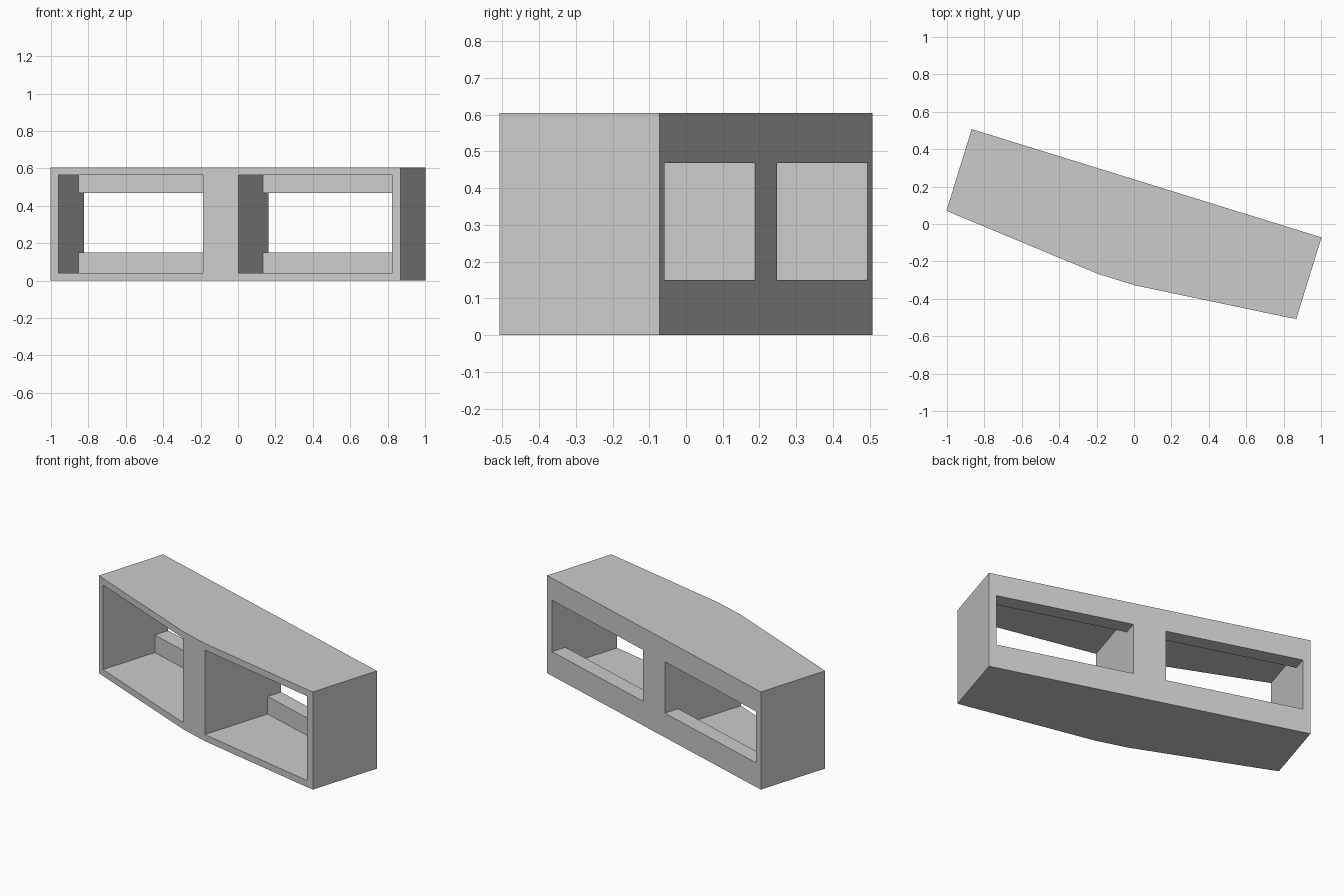
import bpy, bmesh, math
from mathutils import Matrix, Vector

cube = bpy.data.objects.get("Cube")
if cube:
    bpy.data.objects.remove(cube, do_unlink=True)

LENGTH, HEIGHT = 1.958, 0.605
END_DEPTH, MID_DEPTH = 0.456, 0.54
WALL, POST = 0.046, 0.2            # end walls and centre post
FLOOR, CEILING = 0.041, 0.564      # front opening
SILL, LINTEL = 0.15, 0.468         # rear window
BACK_WALL = 0.095
TURN = math.radians(-17.2)

grey = bpy.data.materials.new("grey")
grey.use_nodes = True
colour = (0.6, 0.6, 0.6, 1)
grey.diffuse_color = colour
grey.node_tree.nodes["Principled BSDF"].inputs["Base Color"].default_value = colour


def prism(name, points, offset):
    """Extrude a closed outline by an offset."""
    bm = bmesh.new()
    face = bm.faces.new([bm.verts.new(p) for p in points])
    new = bmesh.ops.extrude_face_region(bm, geom=[face])["geom"]
    bmesh.ops.translate(bm, vec=Vector(offset),
                        verts=[v for v in new if isinstance(v, bmesh.types.BMVert)])
    bmesh.ops.recalc_face_normals(bm, faces=bm.faces)
    mesh = bpy.data.meshes.new(name)
    bm.to_mesh(mesh)
    bm.free()
    obj = bpy.data.objects.new(name, mesh)
    bpy.context.collection.objects.link(obj)
    mesh.materials.append(grey)
    return obj


# Housing: straight back, front bulging forward to the centre post
half, post = LENGTH / 2, POST / 2
right = [(half, 0), (half, -END_DEPTH), (half - WALL, -END_DEPTH - 0.006), (post, -MID_DEPTH)]
outline = right + [(-x, y) for x, y in reversed(right)]
housing = prism("housing", [(x, y, 0) for x, y in outline], (0, 0, HEIGHT))

# Openings: wide at the front, stepping down to a smaller rear window
section = [(-1, FLOOR), (-BACK_WALL, FLOOR), (-BACK_WALL, SILL), (0.2, SILL),
           (0.2, LINTEL), (-BACK_WALL, LINTEL), (-BACK_WALL, CEILING), (-1, CEILING)]
width = half - WALL - post
cutters = []
for side, start in (("left", post), ("right", WALL - half)):
    cutter = prism(side + "_opening_cutter", [(start, y, z) for y, z in section], (width, 0, 0))
    cutter.hide_render = True
    cut = housing.modifiers.new(side + "_opening", 'BOOLEAN')
    cut.operation, cut.solver, cut.object = 'DIFFERENCE', 'EXACT', cutter
    cutters.append(cutter)

# Apply the cuts, then discard the cutters
bpy.context.view_layer.update()
result = bpy.data.meshes.new_from_object(
    housing.evaluated_get(bpy.context.evaluated_depsgraph_get()))
housing.modifiers.clear()
housing.data = result
for cutter in cutters:
    bpy.data.objects.remove(cutter, do_unlink=True)

# Turn the housing and centre it
result.transform(Matrix.Rotation(TURN, 4, 'Z'))
xs = [v.co.x for v in result.vertices]
ys = [v.co.y for v in result.vertices]
result.transform(Matrix.Translation((-(min(xs) + max(xs)) / 2, -(min(ys) + max(ys)) / 2, 0)))
